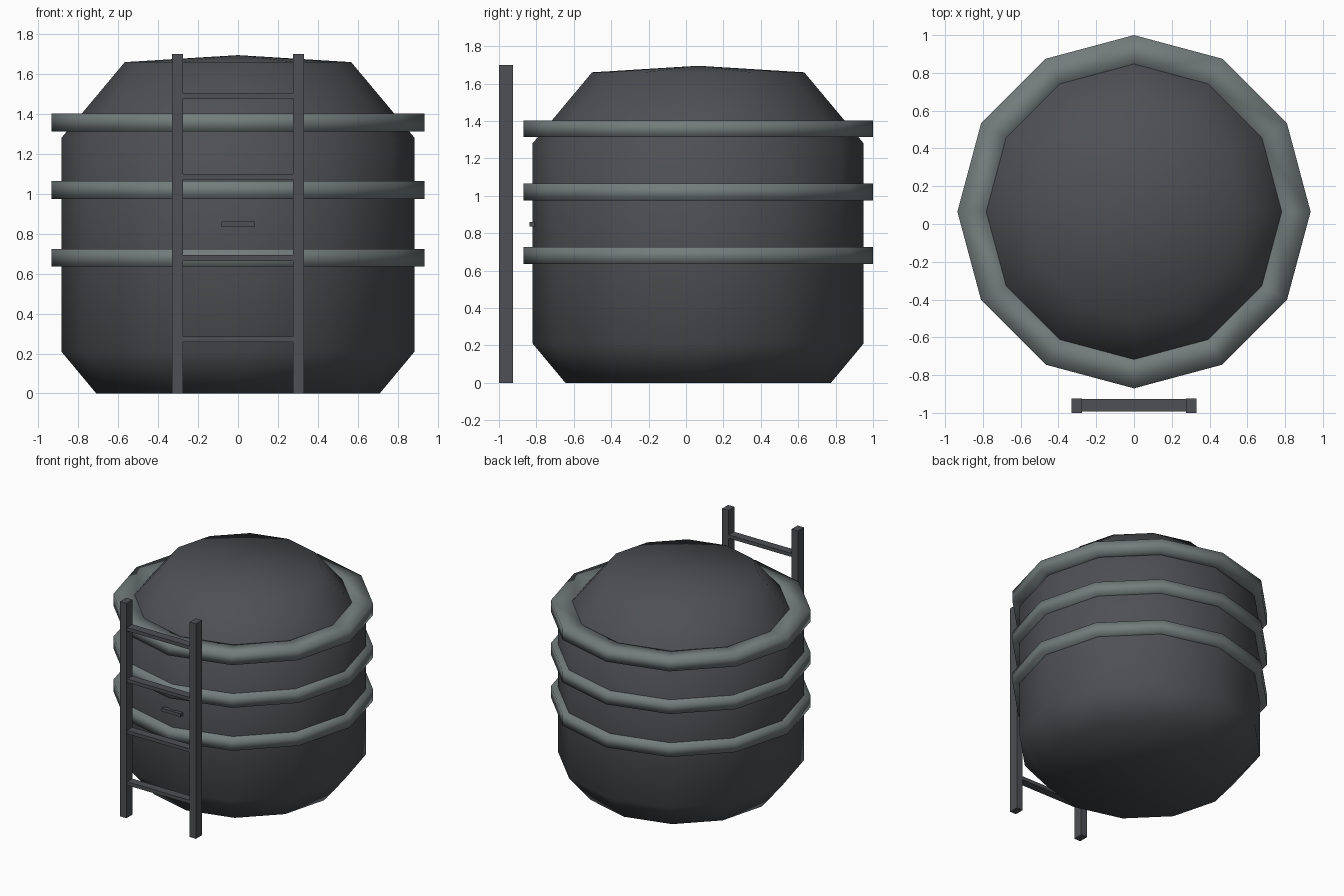
import bpy
import math

cube = bpy.data.objects.get("Cube")
if cube:
    bpy.data.objects.remove(cube, do_unlink=True)

SIDES = 12
AXIS_Y = 0.065


def material(name, color):
    mat = bpy.data.materials.new(name)
    mat.use_nodes = True
    mat.diffuse_color = color
    bsdf = next(n for n in mat.node_tree.nodes if n.type == 'BSDF_PRINCIPLED')
    bsdf.inputs["Base Color"].default_value = color
    return mat


dark_grey = material("dark grey", (0.075, 0.08, 0.087, 1))
ring_grey = material("ring grey", (0.17, 0.2, 0.2, 1))


def add_mesh(name, verts, faces, mat, smooth=False):
    mesh = bpy.data.meshes.new(name)
    mesh.from_pydata(verts, [], faces)
    mesh.materials.append(mat)
    for poly in mesh.polygons:
        poly.use_smooth = smooth
    obj = bpy.data.objects.new(name, mesh)
    bpy.context.collection.objects.link(obj)
    return obj


def lathe(name, profile, mat, closed=False):
    """Spin (radius, height) points; open profiles are closed by a floor and a peak."""
    verts, faces = [], []
    for r, z in profile:
        for i in range(SIDES):
            a = math.tau * i / SIDES
            verts.append((r * math.cos(a), r * math.sin(a), z))
    n = len(profile)
    for k in range(n if closed else n - 1):
        lo, hi = k * SIDES, (k + 1) % n * SIDES
        for i in range(SIDES):
            j = (i + 1) % SIDES
            faces.append((lo + i, lo + j, hi + j, hi + i))
    if not closed:
        top = (n - 1) * SIDES
        verts.append((0, 0, 1.695))
        faces.append(tuple(reversed(range(SIDES))))
        faces += [(top + i, top + (i + 1) % SIDES, len(verts) - 1) for i in range(SIDES)]
    obj = add_mesh(name, verts, faces, mat, smooth=True)
    obj.location.y = AXIS_Y
    return obj


def box(name, center, size, mat):
    verts = [tuple(c + s * d / 2 for c, s, d in zip(center, size, (x, y, z)))
             for x in (-1, 1) for y in (-1, 1) for z in (-1, 1)]
    faces = [(0, 1, 3, 2), (4, 6, 7, 5), (0, 4, 5, 1),
             (2, 3, 7, 6), (0, 2, 6, 4), (1, 5, 7, 3)]
    return add_mesh(name, verts, faces, mat)


# Tank with chamfered base and shallow peaked lid
lathe("tank_body", [(0.71, 0), (0.885, 0.21), (0.885, 1.28), (0.567, 1.66)], dark_grey)

# Reinforcing hoops
for name, z in (("lower", 0.68), ("middle", 1.02), ("upper", 1.358)):
    lathe(name + "_hoop", [(0.76, z - 0.045), (0.935, z - 0.045),
                           (0.935, z + 0.045), (0.76, z + 0.045)], ring_grey, closed=True)

# Ladder standing in front
for name, side in (("left", 1), ("right", -1)):
    box(name + "_ladder_rail", (side * 0.304, -0.962, 0.85), (0.055, 0.076, 1.7), dark_grey)
for i in range(4):
    box(f"ladder_rung_{i + 1}", (0, -0.96, 0.272 + 0.4067 * i), (0.56, 0.065, 0.028), dark_grey)

# Small front plate
box("front_plate", (0, -0.823, 0.848), (0.165, 0.03, 0.026), dark_grey)
